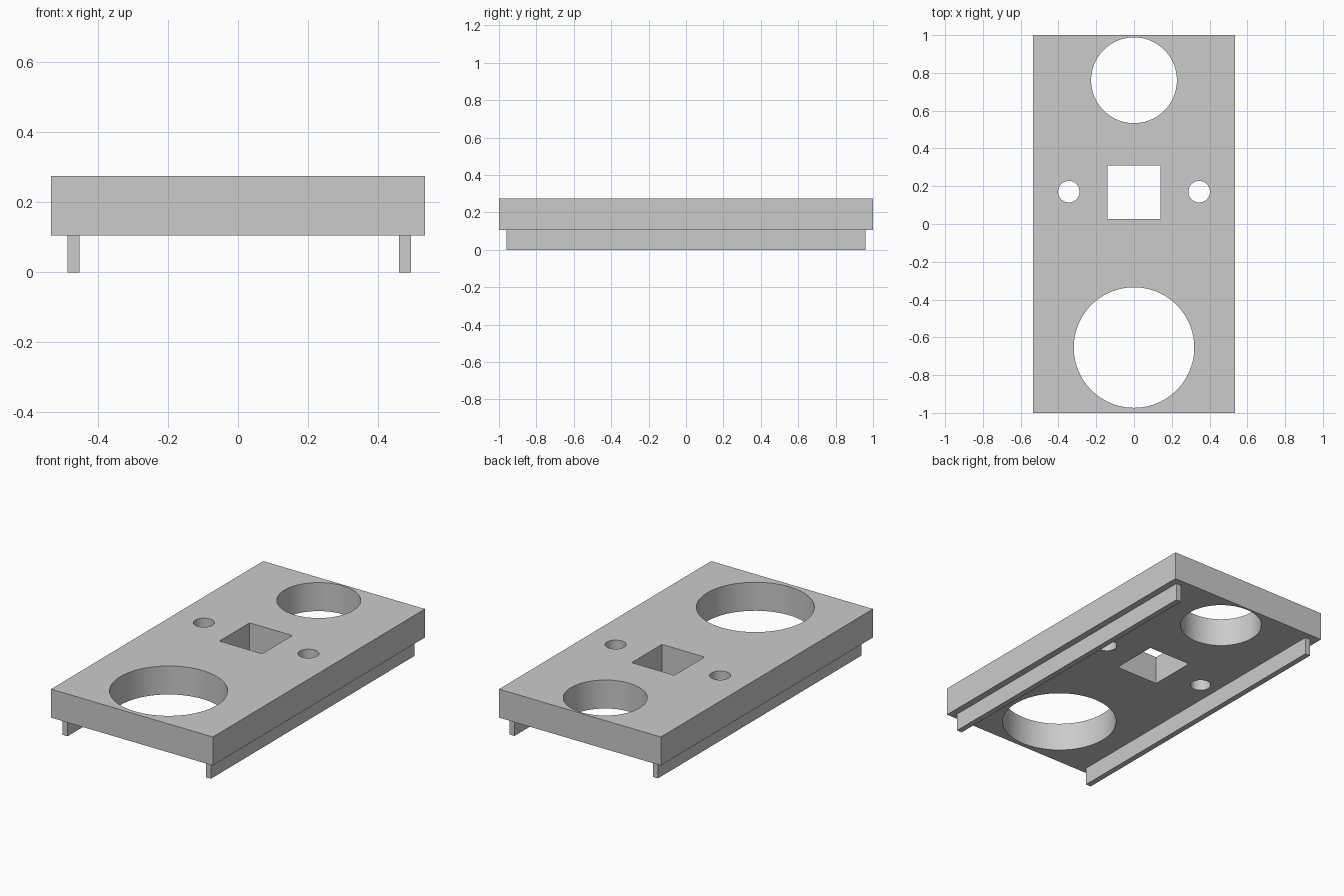
import bpy

default = bpy.data.objects.get("Cube")
if default:
    bpy.data.objects.remove(default, do_unlink=True)

# Single grey material
grey = bpy.data.materials.new("light grey")
grey.use_nodes = True
colour = (0.6, 0.6, 0.6, 1)
grey.diffuse_color = colour
grey.node_tree.nodes["Principled BSDF"].inputs["Base Color"].default_value = colour


def box(name, x, y, z):
    """Box spanning the given (low, high) pairs."""
    spans = (x, y, z)
    bpy.ops.mesh.primitive_cube_add(size=1, location=[(a + b) / 2 for a, b in spans])
    ob = bpy.context.object
    ob.name = name
    ob.scale = [b - a for a, b in spans]
    bpy.ops.object.transform_apply(location=False, rotation=False, scale=True)
    ob.data.materials.append(grey)
    return ob


def round_cutter(name, x, y, radius, sides):
    bpy.ops.mesh.primitive_cylinder_add(vertices=sides, radius=radius, depth=1,
                                        location=(x, y, 0.2))
    ob = bpy.context.object
    ob.name = name
    ob.data.materials.append(grey)
    return ob


def cut(target, cutter):
    """Cut a hole, then discard the cutter."""
    cutter.hide_render = True
    mod = target.modifiers.new(cutter.name, "BOOLEAN")
    mod.operation = "DIFFERENCE"
    mod.solver = "EXACT"
    mod.object = cutter
    bpy.context.view_layer.objects.active = target
    bpy.ops.object.modifier_apply(modifier=mod.name)
    bpy.data.objects.remove(cutter, do_unlink=True)


# Main plate with its through holes
plate = box("plate", (-0.534, 0.534), (-1, 1), (0.105, 0.275))
cut(plate, round_cutter("large_hole", 0, -0.654, 0.319, 96))
cut(plate, round_cutter("medium_hole", 0, 0.761, 0.227, 96))
for side in (-1, 1):
    cut(plate, round_cutter("small_hole", side * 0.345, 0.171, 0.057, 48))
cut(plate, box("square_hole", (-0.141, 0.141), (0.026, 0.311), (-0.3, 0.7)))

bpy.ops.object.select_all(action="DESELECT")
plate.select_set(True)
bpy.context.view_layer.objects.active = plate
bpy.ops.object.shade_smooth_by_angle()

# Two rails under the plate
box("right_rail", (-0.487, -0.453), (-0.96, 0.96), (0, 0.105))
box("left_rail", (0.46, 0.494), (-0.96, 0.96), (0, 0.105))
